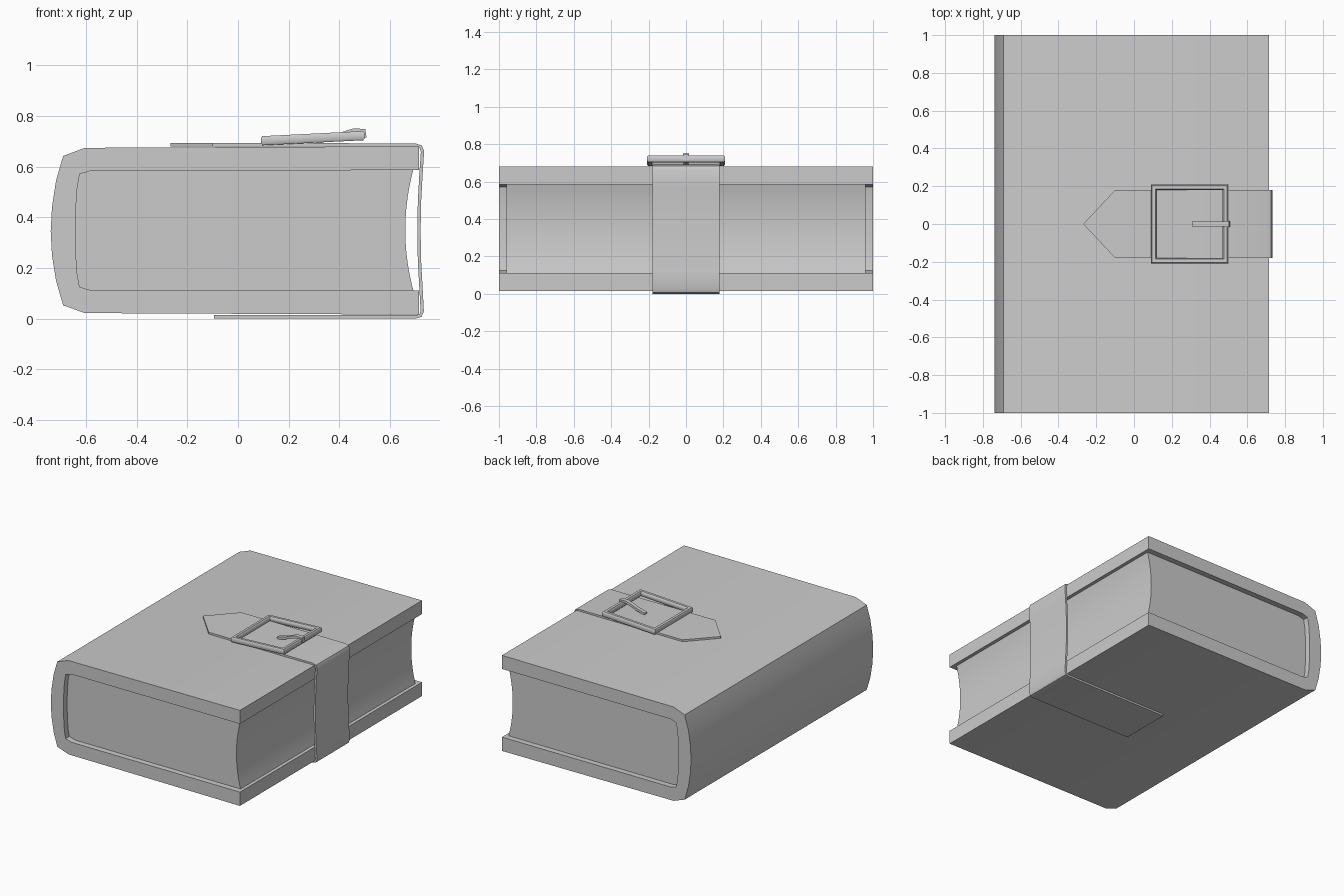
import bpy, bmesh, math
from mathutils import Vector

if "Cube" in bpy.data.objects:
    bpy.data.objects.remove(bpy.data.objects["Cube"])


def finish(bm, name, angle=40, bevel=0):
    bmesh.ops.remove_doubles(bm, verts=bm.verts, dist=1e-5)
    bmesh.ops.recalc_face_normals(bm, faces=bm.faces)
    me = bpy.data.meshes.new(name)
    bm.to_mesh(me)
    bm.free()
    ob = bpy.data.objects.new(name, me)
    bpy.context.collection.objects.link(ob)
    bpy.ops.object.select_all(action='DESELECT')
    ob.select_set(True)
    bpy.context.view_layer.objects.active = ob
    bpy.ops.object.shade_smooth_by_angle(angle=math.radians(angle))
    if bevel:
        m = ob.modifiers.new("bevel", 'BEVEL')
        m.width, m.segments = bevel, 2
    return ob


def band(name, side_a, side_b, widths, angle=40, bevel=0):
    """Solid between two xz polylines, spanning y = -w..w at each point."""
    bm = bmesh.new()
    rings = [[bm.verts.new((p[0], s * w, p[1])) for p, s in
              ((a, -1), (a, 1), (b, 1), (b, -1))]
             for a, b, w in zip(side_a, side_b, widths)]
    for r, q in zip(rings, rings[1:]):
        for i in range(4):
            j = (i + 1) % 4
            bm.faces.new((r[i], r[j], q[j], q[i]))
    bm.faces.new(rings[0])
    bm.faces.new(rings[-1])
    return finish(bm, name, angle, bevel)


def strip(name, path, widths, thick):
    """Thin band of constant thickness following a centre path."""
    pts = [Vector(p) for p in path]
    a, b = [], []
    for i, p in enumerate(pts):
        d0 = (p - pts[max(i - 1, 0)]).normalized()
        d1 = (pts[min(i + 1, len(pts) - 1)] - p).normalized()
        t = (d0 + d1).normalized()
        n = Vector((-t.y, t.x)) * thick / 2
        a.append(p + n)
        b.append(p - n)
    return band(name, a, b, widths)


# Cover: two boards joined by the rounded spine
outer = [(0.715, 0.016), (-0.605, 0.022), (-0.69, 0.053), (-0.718, 0.15),
         (-0.734, 0.25), (-0.739, 0.345), (-0.734, 0.44), (-0.718, 0.545),
         (-0.69, 0.642), (-0.605, 0.674), (0.715, 0.68)]
inner = [(0.715, 0.112), (-0.58, 0.112), (-0.625, 0.125), (-0.635, 0.18),
         (-0.64, 0.26), (-0.642, 0.345), (-0.64, 0.43), (-0.635, 0.51),
         (-0.625, 0.57), (-0.58, 0.584), (0.715, 0.586)]
band("cover", outer, inner, [1.0] * len(outer))

# Page block with a hollow fore edge
zs = [0.09 + 0.52 * i / 12 for i in range(13)]
fore = [(0.66 + 0.032 * ((z - 0.35) / 0.24) ** 2, z) for z in zs]
band("pages", fore, [(-0.68, z) for z in zs], [0.96] * len(zs))

# Strap wrapped round the fore edge, ending in a point
path = [(-0.095, 0.008), (0.3, 0.007), (0.70, 0.007), (0.72, 0.012),
        (0.727, 0.03), (0.722, 0.12), (0.716, 0.23), (0.714, 0.345),
        (0.716, 0.46), (0.722, 0.57), (0.728, 0.66), (0.721, 0.678),
        (0.70, 0.685), (0.3, 0.686), (-0.10, 0.686), (-0.267, 0.686)]
strip("strap", path, [0.18] * (len(path) - 1) + [0.002], 0.013)

# Buckle frame: a bevelled bar swept round a rectangle, slightly tilted
bm = bmesh.new()
hx, hy, bar, tall = 0.19, 0.194, 0.0145, 0.018
section = [(bar, tall * .6), (bar * .6, tall), (-bar * .6, tall), (-bar, tall * .6),
           (-bar, -tall * .6), (-bar * .6, -tall), (bar * .6, -tall), (bar, -tall * .6)]
rings = [[bm.verts.new((sx * (hx + d), sy * (hy + d), z)) for d, z in section]
         for sx, sy in ((1, 1), (-1, 1), (-1, -1), (1, -1))]
for k in range(4):
    r, q = rings[k], rings[(k + 1) % 4]
    for i in range(8):
        j = (i + 1) % 8
        bm.faces.new((r[i], r[j], q[j], q[i]))
buckle = finish(bm, "buckle_frame", 50)
buckle.location = (0.295, 0, 0.712)
buckle.rotation_euler = (0, -0.05, 0)

# Prong hooked over the outer bar of the buckle
strip("buckle_prong", [(0.31, 0.697), (0.37, 0.712), (0.425, 0.733), (0.455, 0.742),
                       (0.497, 0.743), (0.499, 0.715)], [0.013] * 4 + [0.016] * 2, 0.016)
